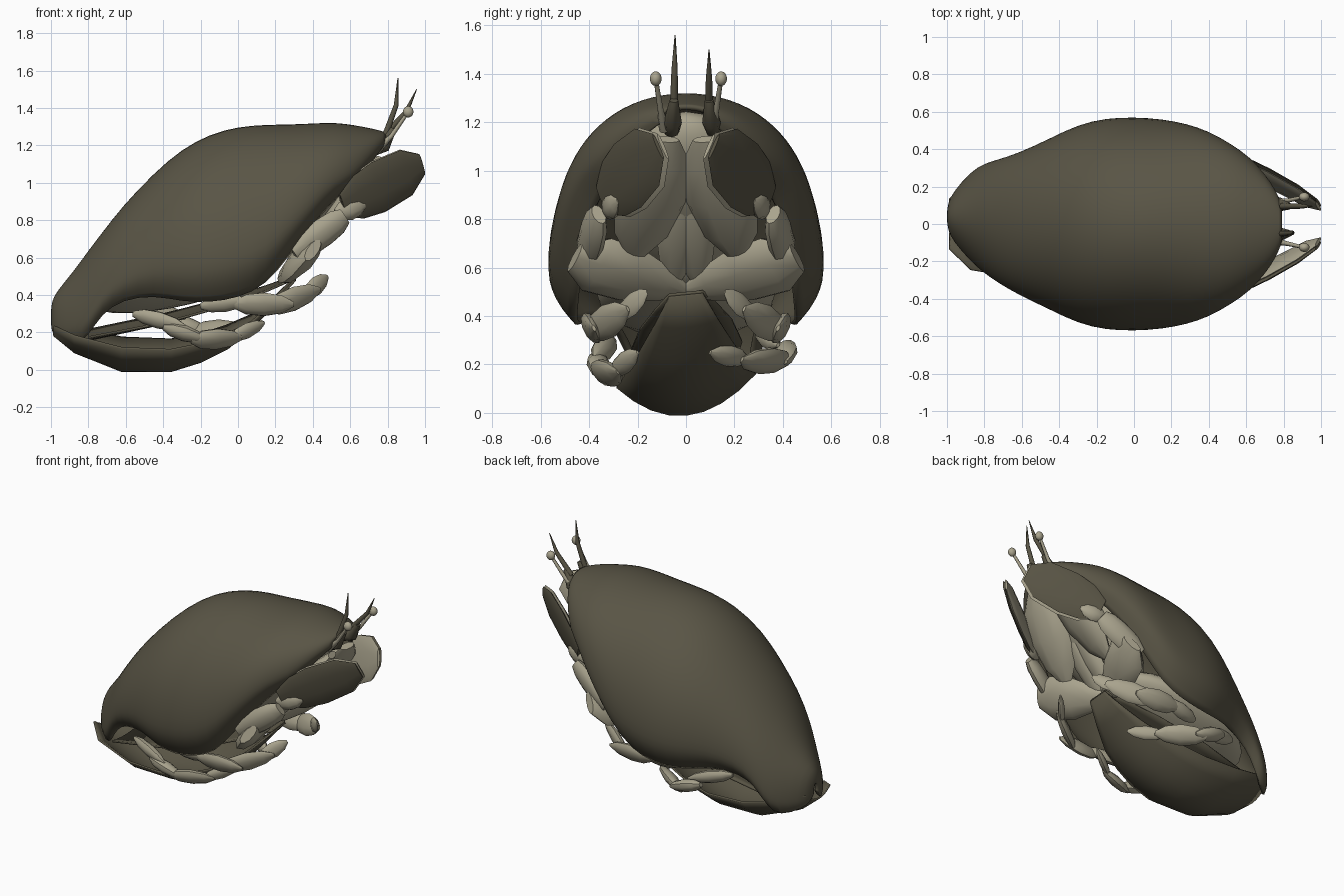
import bpy, math
from mathutils import Vector

old = bpy.data.objects.get("Cube")
if old:
    bpy.data.objects.remove(old, do_unlink=True)


def material(name, rgb):
    m = bpy.data.materials.new(name)
    m.use_nodes = True
    m.diffuse_color = (*rgb, 1)
    bsdf = m.node_tree.nodes["Principled BSDF"]
    bsdf.inputs["Base Color"].default_value = (*rgb, 1)
    bsdf.inputs["Roughness"].default_value = 0.8
    return m


SHELL = material("dark olive shell", (0.10, 0.09, 0.06))
FLESH = material("pale tan limbs", (0.40, 0.37, 0.27))


def make(name, verts, faces, mat, thickness=0, subdiv=0, angle=40):
    me = bpy.data.meshes.new(name)
    me.from_pydata(verts, [], faces)
    me.materials.append(mat)
    ob = bpy.data.objects.new(name, me)
    bpy.context.collection.objects.link(ob)
    if subdiv:
        ob.modifiers.new("smooth", "SUBSURF").levels = subdiv
        ob.modifiers["smooth"].render_levels = subdiv
    if thickness:
        s = ob.modifiers.new("thickness", "SOLIDIFY")
        s.thickness, s.offset = thickness, -1
    bpy.ops.object.select_all(action="DESELECT")
    ob.select_set(True)
    bpy.context.view_layer.objects.active = ob
    bpy.ops.object.shade_smooth_by_angle(angle=math.radians(angle))
    return ob


def loft(rings, closed=False):
    """Skin a list of equal rings; closed rings also get end caps."""
    n = len(rings[0])
    verts = [v for r in rings for v in r]
    faces = []
    for i in range(len(rings) - 1):
        for j in range(n if closed else n - 1):
            k = (j + 1) % n
            faces.append((i * n + j, i * n + k, (i + 1) * n + k, (i + 1) * n + j))
    if closed:
        faces.append(tuple(range(n))[::-1])
        faces.append(tuple((len(rings) - 1) * n + j for j in range(n)))
    return verts, faces


LEAF = ((0, .35), (.2, .85), (.5, 1), (.8, .75), (1, .2))
BLUNT = ((0, .45), (.2, .85), (.45, 1), (.8, .9), (1, .4))
BOXY = ((0, .55), (.25, .95), (.6, 1), (.85, .9), (1, .6))


def leaf(name, a, b, width, thick, normal, mat=FLESH, profile=LEAF, sides=10):
    """Flattened limb segment from a to b, facing along normal."""
    a, b = Vector(a), Vector(b)
    d = (b - a).normalized()
    w = Vector(normal).cross(d).normalized()
    n = d.cross(w)
    rings = []
    for t, s in profile:
        c = a.lerp(b, t)
        rings.append([c + w * (width * s * math.cos(q)) + n * (thick * s * math.sin(q))
                      for q in (math.tau * k / sides for k in range(sides))])
    return make(name, *loft(rings, True), mat)


def tube(name, points, radii, mat, sides=8):
    """Tapered tube through a few points."""
    pts = [Vector(p) for p in points]
    rings = []
    for i, p in enumerate(pts):
        d = (pts[min(i + 1, len(pts) - 1)] - pts[max(i - 1, 0)]).normalized()
        u = d.cross(Vector((0, 1, 0))).normalized()
        v = d.cross(u)
        rings.append([p + radii[i] * (u * math.cos(q) + v * math.sin(q))
                      for q in (math.tau * k / sides for k in range(sides))])
    return make(name, *loft(rings, True), mat, angle=60)


def ball(name, loc, scale, pitch, mat):
    bpy.ops.mesh.primitive_uv_sphere_add(segments=24, ring_count=14, location=loc,
                                         rotation=(0, pitch, 0))
    ob = bpy.context.object
    ob.name, ob.scale = name, scale
    ob.data.materials.append(mat)
    bpy.ops.object.shade_smooth_by_angle(angle=math.radians(60))


# Carapace: x, top height, rim height, half width
stations = [(-1.0, .31, .25, .02), (-.995, .37, .2, .07), (-.97, .42, .17, .13),
            (-.87, .54, .13, .245), (-.8, .64, .18, .295), (-.73, .73, .3, .33),
            (-.62, .875, .375, .38), (-.45, 1.055, .40, .46), (-.3, 1.185, .365, .535),
            (-.15, 1.265, .36, .57), (0, 1.305, .385, .575), (.15, 1.315, .45, .565),
            (.28, 1.315, .62, .54), (.4, 1.32, .77, .50), (.52, 1.325, .92, .43),
            (.62, 1.31, .98, .36), (.7, 1.295, 1.09, .27), (.76, 1.28, 1.17, .18),
            (.79, 1.27, 1.21, .10)]
LOW = math.radians(36)
STEPS = 22
rings = []
for x, top, rim, w in stations:
    mid = rim + (top - rim) * .24
    skew = .04 * min(1, max(0, (-.65 - x) / .2))
    ring = []
    for k in range(STEPS + 1):
        t = -LOW + (math.pi + 2 * LOW) * k / STEPS
        s = math.sin(t)
        z = mid + (top - mid) * s if s > 0 else mid + (mid - rim) * s / math.sin(LOW)
        ring.append((x, skew + w * math.cos(t), z))
    rings.append(ring)
make("carapace", *loft(rings), SHELL, thickness=.02, subdiv=1)


def plate(name, rows):
    """Bowed plate from rows of x, keel height, edge rise, half width."""
    rings = [[(x, w * u / 4, keel + rise * (u / 4) ** 2 + .1 * w * u / 4)
              for u in range(4, -5, -1)] for x, keel, rise, w in rows]
    make(name, *loft(rings), SHELL, thickness=.012)


# Folded abdomen: a convex scoop closed above by the long pointed tail plate
plate("abdomen_scoop", [(-.98, .19, .06, .13), (-.87, .10, .11, .24), (-.62, .0, .15, .28),
                        (-.36, .0, .14, .28), (-.2, .05, .12, .26), (-.06, .12, .1, .23),
                        (.07, .23, .05, .19), (.19, .36, .02, .13), (.3, .49, .0, .07)])
plate("tail_plate", [(-.8, .17, .03, .2), (-.4, .26, .02, .23), (-.06, .36, .01, .19),
                     (.15, .44, .0, .13), (.3, .5, .0, .07)])

# Soft body inside the shell
ball("front_body", (.34, 0, .9), (.46, .3, .17), math.radians(-45), FLESH)
ball("rear_body", (-.28, 0, .5), (.55, .37, .15), math.radians(-14), FLESH)

DOWN = (.7, 0, -.7)
for s, side in ((-1, "front"), (1, "back")):
    def seg(name, a, b, width, thick, normal, **kw):
        flip = lambda p: (p[0], p[1] * s, p[2])
        leaf(f"{side}_{name}", flip(a), flip(b), width, thick, flip(normal), **kw)

    # Mouth covers and broad limb bases
    seg("mouth_cover", (.76, .08, 1.13), (.38, .21, .64), .155, .06, (.7, -.15, -.7))
    seg("mouth_keel", (.52, .03, .9), (.24, .05, .52), .08, .04, DOWN)
    seg("limb_base", (.23, .0, .5), (.4, .46, .64), .145, .06, (.7, -.1, -.55),
        profile=((0, .2), (.2, .6), (.5, .95), (.8, 1), (1, .5)))

    # Digging limb with wide end paddle
    seg("dig_limb_middle", (.3, .42, .62), (.57, .36, .82), .08, .045, (.4, 1, -.2),
        profile=BOXY)
    seg("dig_limb_wrist", (.52, .33, .84), (.68, .28, .88), .06, .035, (.5, 1, 0))
    seg("dig_paddle_lining", (.555, .325, .88), (.985, .095, 1.1), .152, .022,
        (.5, .8, -.2), profile=BLUNT)
    seg("dig_paddle", (.56, .345, .88), (.985, .115, 1.1), .147, .02, (.5, .8, -.2),
        mat=SHELL, profile=BLUNT)

    # Second walking limb
    seg("walk_limb_base", (-.2, .36, .34), (.06, .40, .37), .05, .035, (0, 1, -.5))
    seg("walk_limb_middle", (-.02, .40, .35), (.3, .38, .35), .07, .035, (0, 1, -.5))
    seg("walk_limb_end", (.16, .40, .33), (.44, .24, .43), .07, .03, (.4, 1, -.4))
    seg("walk_limb_tip", (.36, .28, .40), (.48, .16, .5), .05, .02, (.6, 1, 0))

    # Rear limb: one side is carried higher and reaches further across
    up, out = (.05, .05) if s > 0 else (0, 0)
    seg("rear_limb_base", (-.56, .30, .30 + up), (-.28, .38, .23 + up), .05, .035, (0, 1, -.6))
    seg("rear_limb_middle", (-.4, .36 + out, .23 + up), (-.17, .36 + out, .16 + up), .055,
        .04, (0, .6, -1))
    seg("rear_limb_end", (-.25, .37 + out, .16 + up), (.02, .28 - out, .17 + up), .07, .035,
        (0, 1, -.8))
    seg("rear_limb_tip", (-.04, .3 - out, .17 + up), (.14, .2 - 2 * out, .25), .045, .025,
        (.4, 1, -.4))

    # Eye stalk and eye
    dy = .02 if s > 0 else 0
    eye = (.91, s * .125 + dy, 1.38)
    tube(f"{side}_eye_stalk", [(.74, s * .09 + dy, 1.17), (.82, s * .105 + dy, 1.25), eye],
         (.022, .012, .009), FLESH)
    ball(f"{side}_eye", eye, (.028, .024, .03), 0, FLESH)

    # Antenna with chunky base
    y = .095 if s > 0 else -.05
    tip = (.955, y, 1.5) if s > 0 else (.855, y + .005, 1.56)
    root = Vector((.79, y, 1.26))
    mid = root.lerp(Vector(tip), .55) + Vector((.02, 0, -.01))
    tube(f"{side}_antenna", [root, mid, tip], (.017, .013, .002), SHELL)
    tube(f"{side}_antenna_base", [(.7, y * 1.2, 1.17), (.78, y * 1.1, 1.2), (.83, y, 1.29)],
         (.035, .038, .018), SHELL)
